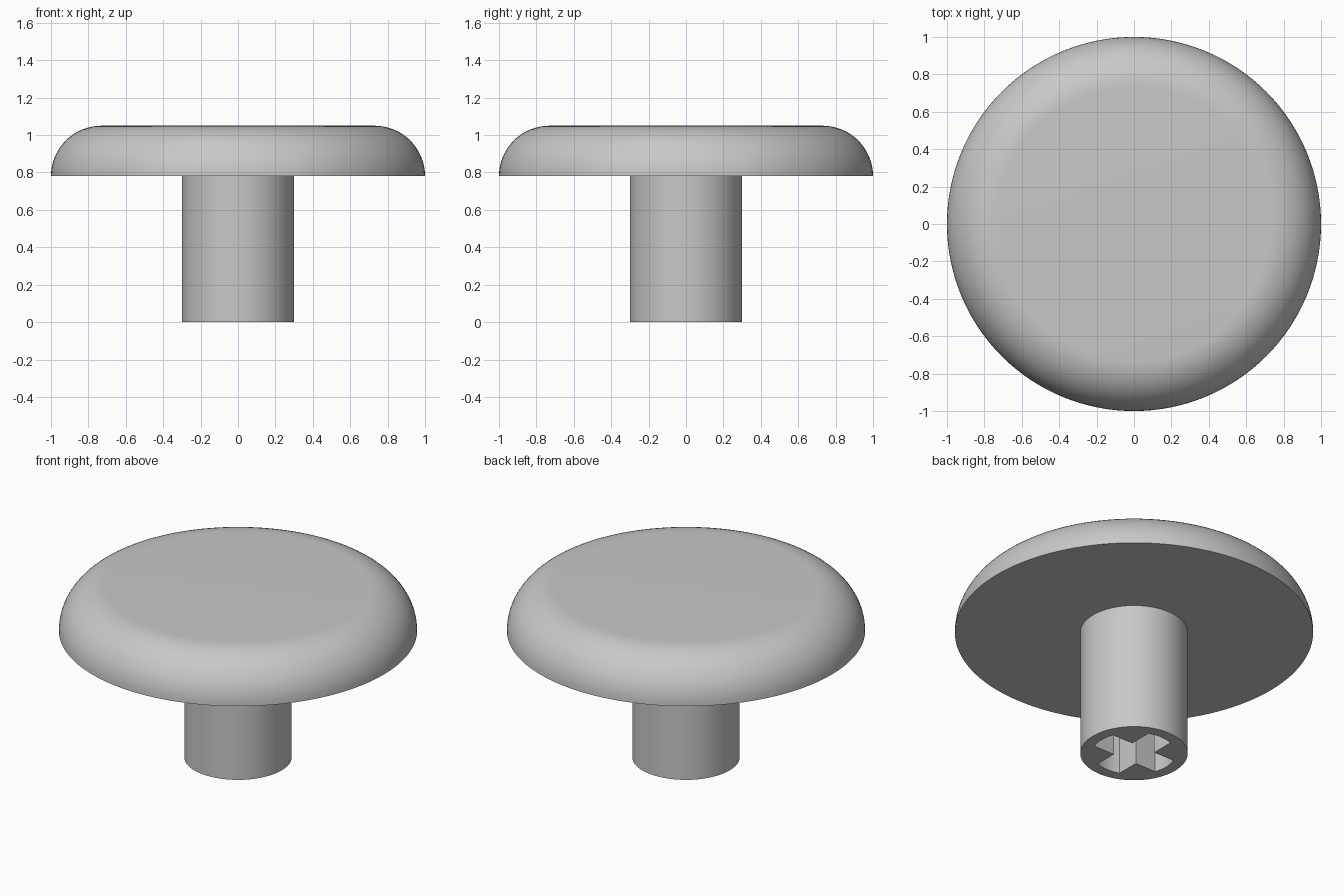
import bpy, bmesh
from math import sin, cos, asin, pi, radians
from mathutils import Matrix

cube = bpy.data.objects.get("Cube")
if cube:
    bpy.data.objects.remove(cube, do_unlink=True)

CAP_BOTTOM, CAP_TOP, CAP_RADIUS = 0.78, 1.05, 1.0
STEM_RADIUS = 0.3
SOCKET_RADIUS, SOCKET_HALF_WIDTH, SOCKET_DEPTH = 0.235, 0.08, 0.6

grey = bpy.data.materials.new("light_grey")
grey.use_nodes = True
colour = (0.58, 0.58, 0.58, 1)
grey.diffuse_color = colour
grey.node_tree.nodes["Principled BSDF"].inputs["Base Color"].default_value = colour


def make_object(name, bm):
    bmesh.ops.recalc_face_normals(bm, faces=bm.faces)
    mesh = bpy.data.meshes.new(name)
    bm.to_mesh(mesh)
    bm.free()
    mesh.materials.append(grey)
    obj = bpy.data.objects.new(name, mesh)
    bpy.context.collection.objects.link(obj)
    return obj


def prism(name, outline, low, high):
    bm = bmesh.new()
    face = bm.faces.new([bm.verts.new((x, y, low)) for x, y in outline])
    result = bmesh.ops.extrude_face_region(bm, geom=[face])
    top = [v for v in result["geom"] if isinstance(v, bmesh.types.BMVert)]
    bmesh.ops.translate(bm, verts=top, vec=(0, 0, high - low))
    return make_object(name, bm)


def select_only(obj):
    bpy.ops.object.select_all(action="DESELECT")
    obj.select_set(True)
    bpy.context.view_layer.objects.active = obj


def smooth(obj):
    select_only(obj)
    bpy.ops.object.shade_smooth_by_angle(angle=radians(30))


# Cap: flat disc with a quarter-round upper rim, turned around z
round_r = CAP_TOP - CAP_BOTTOM
profile = [(0, CAP_BOTTOM)]
for i in range(17):
    a = i / 16 * pi / 2
    profile.append((CAP_RADIUS - round_r + round_r * cos(a), CAP_BOTTOM + round_r * sin(a)))
profile.append((0, CAP_TOP))
bm = bmesh.new()
points = [bm.verts.new((r, 0, z)) for r, z in profile]
edges = [bm.edges.new(pair) for pair in zip(points, points[1:])]
bmesh.ops.spin(bm, geom=points + edges, cent=(0, 0, 0), axis=(0, 0, 1),
               angle=2 * pi, steps=128, use_duplicate=False)
bmesh.ops.remove_doubles(bm, verts=bm.verts, dist=0.0001)
cap = make_object("cap", bm)
smooth(cap)

# Stem: plain cylinder reaching the underside of the cap
circle = [(STEM_RADIUS * cos(i * pi / 48), STEM_RADIUS * sin(i * pi / 48)) for i in range(96)]
stem = prism("stem", circle, 0, CAP_BOTTOM)

# Socket: four-armed cross with rounded arm ends, cut up into the stem
spread = asin(SOCKET_HALF_WIDTH / SOCKET_RADIUS)
cross = []
for arm in range(4):
    mid = arm * pi / 2
    for i in range(9):
        a = mid + spread * (i / 4 - 1)
        cross.append((SOCKET_RADIUS * cos(a), SOCKET_RADIUS * sin(a)))
    corner = Matrix.Rotation(mid, 2) @ Matrix.Identity(2)
    x, y = SOCKET_HALF_WIDTH, SOCKET_HALF_WIDTH
    cross.append((x * cos(mid) - y * sin(mid), x * sin(mid) + y * cos(mid)))
cutter = prism("socket_cutter", cross, -0.1, SOCKET_DEPTH)
cutter.hide_render = True

cut = stem.modifiers.new("socket", "BOOLEAN")
cut.operation = "DIFFERENCE"
cut.solver = "EXACT"
cut.object = cutter
select_only(stem)
bpy.ops.object.modifier_apply(modifier=cut.name)
bpy.data.objects.remove(cutter, do_unlink=True)
smooth(stem)
